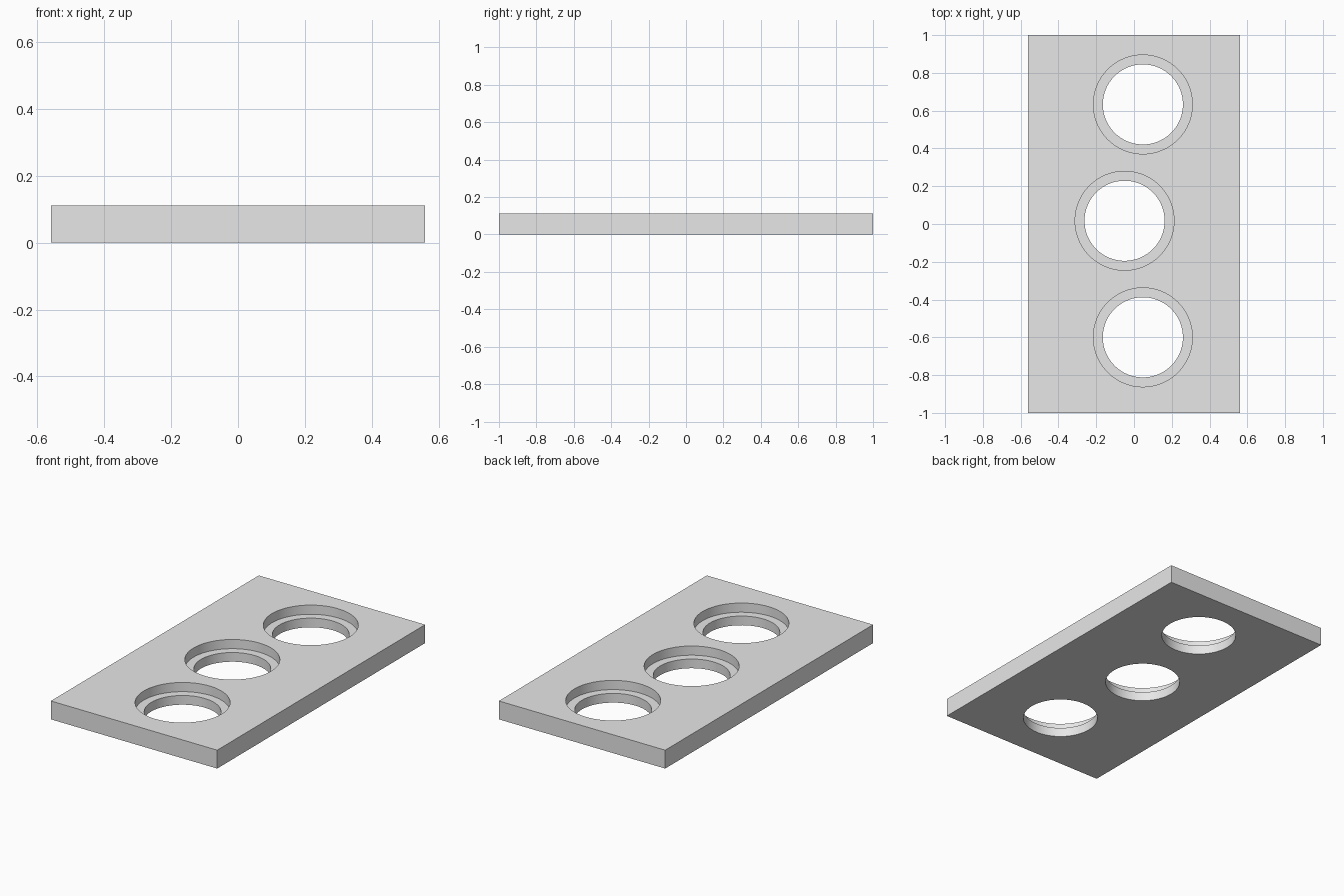
import bpy
import bmesh
import math

default_cube = bpy.data.objects.get("Cube")
if default_cube:
    bpy.data.objects.remove(default_cube, do_unlink=True)

WIDTH, LENGTH, THICK = 1.12, 2.0, 0.112
BORE_R, LEDGE_R, LEDGE_Z = 0.212, 0.262, 0.056
HOLES = [(0.047, 0.633), (-0.05, 0.017), (0.047, -0.6)]
SEGMENTS = 96

# Single plain grey
grey = bpy.data.materials.new("plain_grey")
grey.use_nodes = True
colour = (0.8, 0.8, 0.8, 1)
grey.diffuse_color = colour
grey.node_tree.nodes["Principled BSDF"].inputs["Base Color"].default_value = colour


def make_object(name, bm):
    bmesh.ops.recalc_face_normals(bm, faces=bm.faces)
    mesh = bpy.data.meshes.new(name)
    bm.to_mesh(mesh)
    bm.free()
    mesh.materials.append(grey)
    obj = bpy.data.objects.new(name, mesh)
    bpy.context.collection.objects.link(obj)
    return obj


def stepped_cutter(name, x, y):
    """Round plug, narrow below the ledge and wide above it."""
    bm = bmesh.new()
    over = THICK
    profile = [(BORE_R, -over), (BORE_R, LEDGE_Z),
               (LEDGE_R, LEDGE_Z), (LEDGE_R, THICK + over)]
    rings = []
    for r, z in profile:
        angles = [math.tau * i / SEGMENTS for i in range(SEGMENTS)]
        rings.append([bm.verts.new((x + r * math.cos(a), y + r * math.sin(a), z))
                      for a in angles])
    for low, high in zip(rings, rings[1:]):
        for i in range(SEGMENTS):
            j = (i + 1) % SEGMENTS
            bm.faces.new((low[i], low[j], high[j], high[i]))
    bm.faces.new(rings[0])
    bm.faces.new(rings[-1])
    cutter = make_object(name, bm)
    cutter.hide_render = True
    return cutter


# Flat rectangular plate
bm = bmesh.new()
bmesh.ops.create_cube(bm, size=1)
bmesh.ops.scale(bm, vec=(WIDTH, LENGTH, THICK), verts=bm.verts)
bmesh.ops.translate(bm, vec=(0, 0, THICK / 2), verts=bm.verts)
plate = make_object("plate", bm)

# Three counterbored holes, the middle one offset sideways
bpy.ops.object.select_all(action="DESELECT")
bpy.context.view_layer.objects.active = plate
plate.select_set(True)
for n, (x, y) in enumerate(HOLES):
    cutter = stepped_cutter(f"hole_cutter_{n + 1}", x, y)
    cut = plate.modifiers.new("hole", "BOOLEAN")
    cut.operation = "DIFFERENCE"
    cut.solver = "EXACT"
    cut.object = cutter
    bpy.ops.object.modifier_apply(modifier=cut.name)
    bpy.data.objects.remove(cutter, do_unlink=True)

# Smooth bore walls with crisp rims
bpy.ops.object.shade_smooth_by_angle(angle=math.radians(30))
